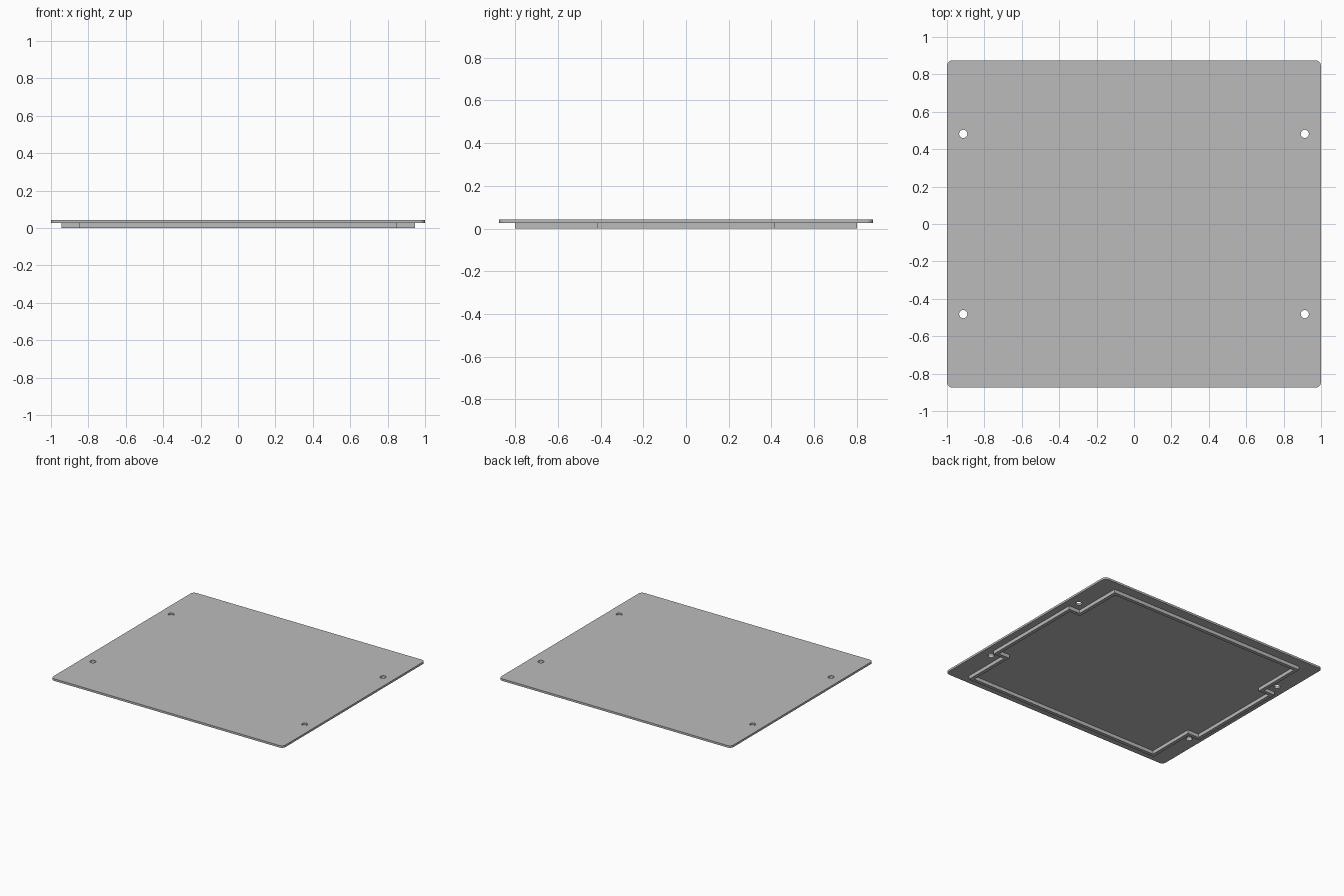
import bpy, bmesh
from math import cos, sin, pi

cube = bpy.data.objects.get("Cube")
if cube:
    bpy.data.objects.remove(cube, do_unlink=True)

grey = bpy.data.materials.new("light grey")
grey.use_nodes = True
colour = (0.5, 0.5, 0.5, 1)
grey.diffuse_color = colour
grey.node_tree.nodes["Principled BSDF"].inputs["Base Color"].default_value = colour


def arc(cx, cy, r, start, sweep, steps):
    return [(cx + r * cos(start + sweep * i / steps),
             cy + r * sin(start + sweep * i / steps)) for i in range(steps + 1)]


def rounded_rect(hx, hy, r):
    pts = []
    for k, (sx, sy) in enumerate([(1, 1), (-1, 1), (-1, -1), (1, -1)]):
        pts += arc(sx * (hx - r), sy * (hy - r), r, k * pi / 2, pi / 2, 6)
    return pts


def circle(cx, cy, r, sides=16):
    return arc(cx, cy, r, 0, 2 * pi, sides)[:-1]


def slab(name, loops, z0, z1):
    """Flat sheet between z0 and z1; loops after the first are openings."""
    curve = bpy.data.curves.new(name, 'CURVE')
    curve.dimensions = '2D'
    curve.fill_mode = 'BOTH'
    curve.extrude = (z1 - z0) / 2
    for loop in loops:
        spline = curve.splines.new('POLY')
        spline.points.add(len(loop) - 1)
        for point, (x, y) in zip(spline.points, loop):
            point.co = (x, y, 0, 1)
        spline.use_cyclic_u = True
    helper = bpy.data.objects.new(name + "_outline", curve)
    bpy.context.collection.objects.link(helper)
    bpy.context.view_layer.update()
    evaluated = helper.evaluated_get(bpy.context.evaluated_depsgraph_get())
    mesh = bpy.data.meshes.new_from_object(evaluated)
    bpy.data.objects.remove(helper, do_unlink=True)
    bm = bmesh.new()
    bm.from_mesh(mesh)
    bmesh.ops.remove_doubles(bm, verts=bm.verts, dist=0.0001)
    bmesh.ops.translate(bm, verts=bm.verts, vec=(0, 0, (z0 + z1) / 2))
    bmesh.ops.recalc_face_normals(bm, faces=bm.faces)
    for face in bm.faces:
        face.smooth = False
    bm.to_mesh(mesh)
    bm.free()
    mesh.name = name
    mesh.materials.clear()
    mesh.materials.append(grey)
    obj = bpy.data.objects.new(name, mesh)
    bpy.context.collection.objects.link(obj)
    return obj


# Cover sheet with four screw holes
holes = [circle(sx * 0.913, sy * 0.482, 0.022) for sx in (-1, 1) for sy in (-1, 1)]
slab("cover_plate", [rounded_rect(1, 0.875, 0.03)] + holes, 0.027, 0.043)


# Locating lip underneath, stepped inward around the holes
def lip_outline(inset):
    wide, narrow = 0.945 - inset, 0.85 - inset
    end, step = 0.8 - inset, 0.415 - inset
    quarter = [(wide, step), (narrow, step), (narrow, end)]
    half = quarter + [(-x, y) for x, y in reversed(quarter)]
    return half + [(-x, -y) for x, y in half]


slab("locating_lip", [lip_outline(0), lip_outline(0.027)], 0, 0.027)
